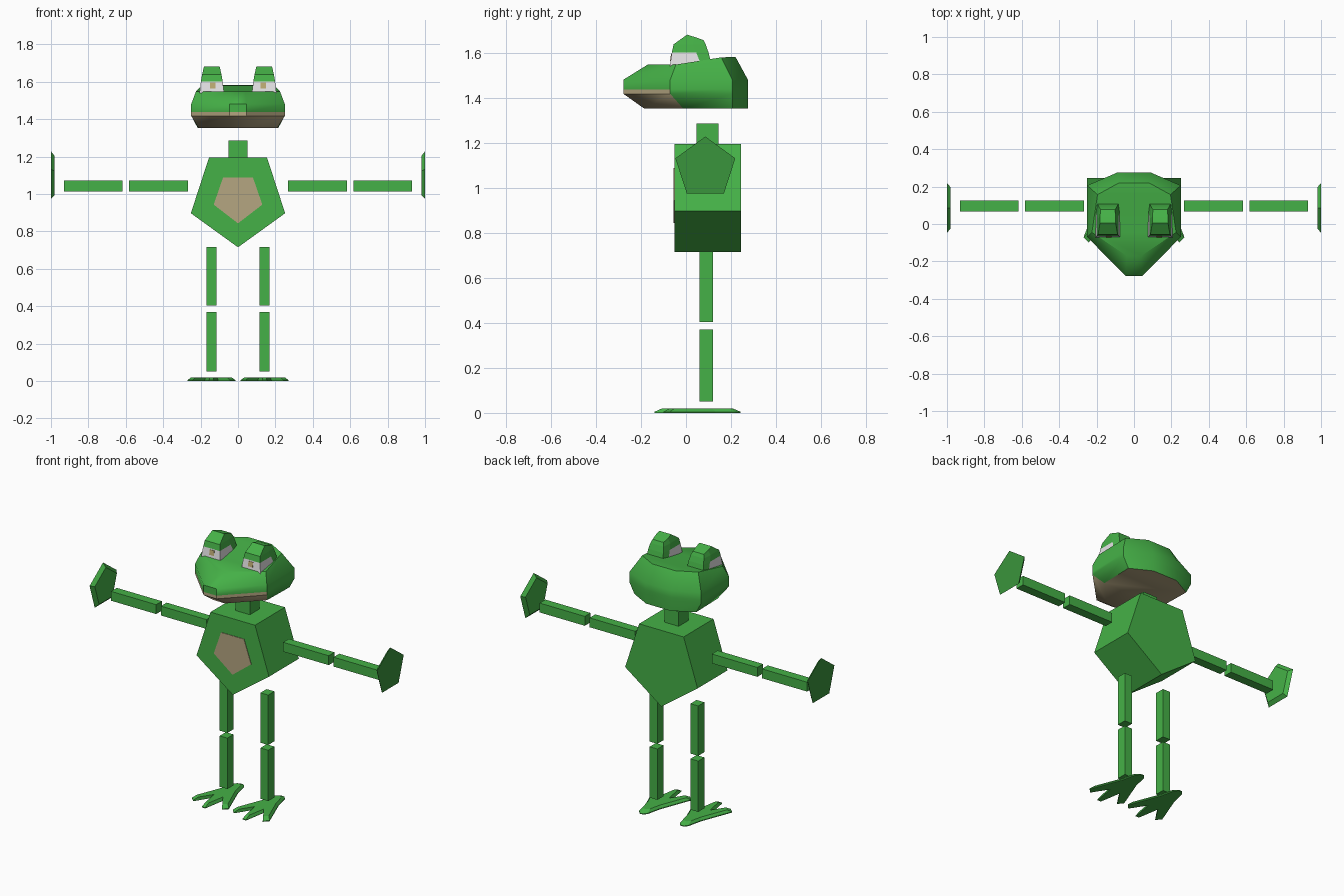
import bpy, bmesh, math
from mathutils import Matrix, Vector

if "Cube" in bpy.data.objects:
    bpy.data.objects.remove(bpy.data.objects["Cube"])


def material(name, rgb):
    m = bpy.data.materials.new(name)
    m.diffuse_color = (*rgb, 1)
    m.use_nodes = True
    m.node_tree.nodes["Principled BSDF"].inputs["Base Color"].default_value = m.diffuse_color
    return m


GREEN = material("frog green", (0.06, 0.44, 0.063))
DARK = material("dark green", (0.042, 0.3, 0.045))
TAN = material("belly tan", (0.46, 0.38, 0.22))
WHITE = material("eye white", (0.78, 0.76, 0.78))
IRIS = material("eye yellow", (0.5, 0.4, 0.17))


def finish(name, bm, mats, rule=None):
    bmesh.ops.recalc_face_normals(bm, faces=bm.faces)
    for f in bm.faces:
        if rule:
            f.material_index = rule(f.calc_center_median(), f.normal)
    me = bpy.data.meshes.new(name)
    bm.to_mesh(me)
    bm.free()
    for m in mats:
        me.materials.append(m)
    ob = bpy.data.objects.new(name, me)
    bpy.context.collection.objects.link(ob)
    return ob


def box(name, lo, hi, mat=GREEN):
    lo, hi = Vector(lo), Vector(hi)
    bm = bmesh.new()
    bmesh.ops.create_cube(bm, size=1, matrix=Matrix.LocRotScale((lo + hi) / 2, None, hi - lo))
    return finish(name, bm, [mat])


def loft(name, rings, mats, rule=None, strip_caps=False):
    """Skin between rings; caps are one face, or strips across mirrored rings."""
    bm = bmesh.new()
    vs = [[bm.verts.new(p) for p in r] for r in rings]
    n = len(rings[0])
    for a, b in zip(vs, vs[1:]):
        for i in range(n):
            j = (i + 1) % n
            bm.faces.new((a[i], a[j], b[j], b[i]))
    for r in (vs[0], vs[-1]):
        if strip_caps:
            for i in range(n // 2 - 1):
                bm.faces.new((r[i], r[i + 1], r[n - 2 - i], r[n - 1 - i]))
        else:
            bm.faces.new(r)
    return finish(name, bm, mats, rule)


def mirrored(half, cx=0.0):
    """Close a half outline (front to back) by mirroring it in x."""
    return [(cx + x, y, z) for x, y, z in half] + [(cx - x, y, z) for x, y, z in reversed(half)]


# Torso: extruded pentagon with a tan belly plate
penta = [(-0.155, 1.195), (0.155, 1.195), (0.252, 0.897), (0, 0.715), (-0.252, 0.897)]
loft("torso", [[(x, y, z) for x, z in penta] for y in (-0.052, 0.245)], [GREEN])
belly = [(-0.08, 1.088), (0.08, 1.088), (0.13, 0.943), (0, 0.843), (-0.13, 0.943)]
loft("belly_patch", [[(x, y, z) for x, z in belly] for y in (-0.055, -0.051)], [TAN])
box("neck", (-0.05, 0.047, 1.19), (0.05, 0.144, 1.286))

# Head: stacked mirrored rings, tan on the lower muzzle and underside
plan = [(0.045, -0.278), (0.25, -0.07), (0.25, 0.206), (0.09, 0.275)]
head_halves = [
    [(0.04, -0.185, 1.352), (0.21, -0.012, 1.352), (0.215, 0.206, 1.352), (0.085, 0.275, 1.352)],
    [(x, y, 1.418) for x, y in plan],
    [(x, y, 1.438) for x, y in plan],
    [(x, y, 1.481) for x, y in plan],
    [(0.04, -0.17, 1.548), (0.225, -0.045, 1.548), (0.195, 0.157, 1.58), (0.08, 0.22, 1.582)],
]
head = loft("head", [mirrored(h) for h in head_halves], [GREEN, TAN],
            lambda c, n: int(n.z < -0.9 or (c.z < 1.438 and c.y < -0.06)), True)
bpy.context.view_layer.objects.active = head
head.select_set(True)
bpy.ops.object.shade_smooth_by_angle(angle=math.radians(44))
head.select_set(False)

eye_halves = [
    [(0.066, -0.072, 1.54), (0.066, 0.07, 1.54), (0.06, 0.115, 1.54)],
    [(0.058, -0.063, 1.602), (0.058, 0.045, 1.602), (0.052, 0.1, 1.602)],
    [(0.052, -0.055, 1.638), (0.052, 0.03, 1.638), (0.046, 0.088, 1.636)],
    [(0.042, 0.005, 1.681), (0.042, 0.04, 1.67), (0.038, 0.078, 1.657)],
]
foot_half = [(0.012, -0.14), (0.036, 0.0), (0.1, -0.1), (0.128, -0.072),
             (0.05, 0.13), (0.03, 0.22), (0.012, 0.242)]

for s, side in ((-1, "left"), (1, "right")):
    # Eyes: tapered block, white lower band, green lid
    ex = s * 0.14
    loft(side + "_eye", [mirrored(h, ex) for h in eye_halves], [GREEN, WHITE],
         lambda c, n: int(c.z < 1.6 and c.y < 0.06 and n.y < 0.5), True)
    px = s * 0.135
    loft(side + "_iris", [[(px + dx, y + d, z) for dx, y, z in
                           ((-0.016, -0.069, 1.564), (0.016, -0.069, 1.564),
                            (0.016, -0.0645, 1.595), (-0.016, -0.0645, 1.595))]
                          for d in (-0.002, 0.002)], [IRIS])

    # Arms
    for part, a, b in (("upper", 0.267, 0.584), ("lower", 0.617, 0.931)):
        x0, x1 = sorted((s * a, s * b))
        box(f"{side}_{part}_arm", (x0, 0.068, 1.013), (x1, 0.125, 1.072))

    # Hand: pentagon slab, wider on the outside
    rings = []
    for x, r in ((0.98, 0.115), (1.0, 0.14)):
        rings.append([(s * x, 0.086 + r * math.sin(k * math.tau / 5),
                       1.088 + r * math.cos(k * math.tau / 5)) for k in range(5)])
    loft(side + "_hand", rings, [GREEN, DARK], lambda c, n: int(abs(c.x) > 0.995))

    # Legs
    for part, z0, z1 in (("upper", 0.403, 0.717), ("lower", 0.05, 0.37)):
        cx = s * 0.142
        box(f"{side}_{part}_leg", (cx - 0.027, 0.059, z0), (cx + 0.027, 0.12, z1))

    # Foot: three toed flat outline, narrower on top
    low = [(x, y, 0.0) for x, y in foot_half]
    rim = [(x, y, 0.005) for x, y in foot_half]
    top = [(x * 0.84, 0.05 + (y - 0.05) * 0.82, 0.02) for x, y in foot_half]
    loft(side + "_foot", [mirrored(h, s * 0.142) for h in (low, rim, top)], [GREEN])
